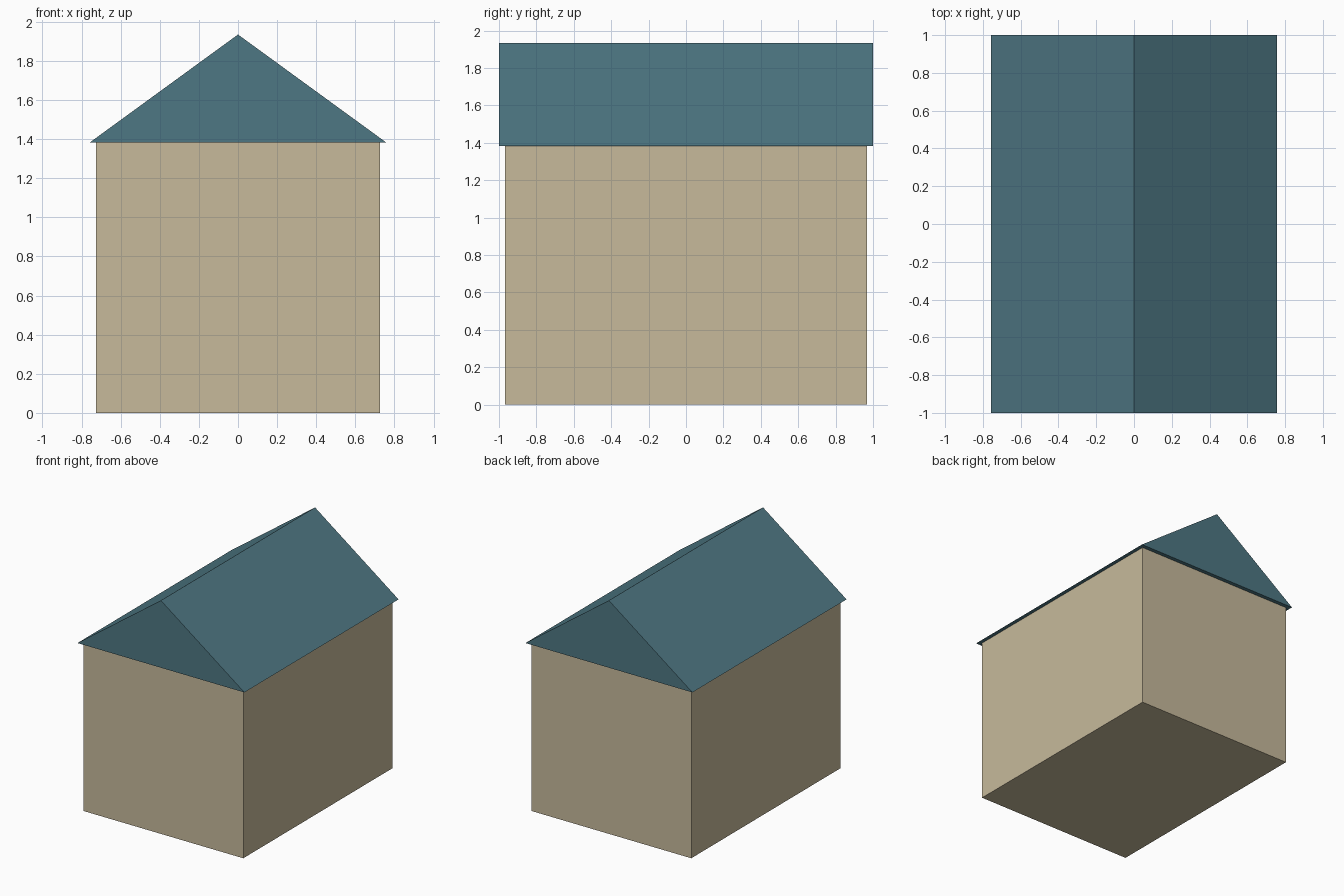
import bpy

if "Cube" in bpy.data.objects:
    bpy.data.objects.remove(bpy.data.objects["Cube"])


def material(name, color):
    mat = bpy.data.materials.new(name)
    mat.diffuse_color = (*color, 1)
    mat.use_nodes = True
    mat.node_tree.nodes["Principled BSDF"].inputs["Base Color"].default_value = mat.diffuse_color
    return mat


def extrude_profile(name, profile, half_depth, mat):
    """Solid made by sweeping an x-z profile from -half_depth to +half_depth in y."""
    n = len(profile)
    verts = [(x, y, z) for y in (-half_depth, half_depth) for x, z in profile]
    sides = [(i, (i + 1) % n, (i + 1) % n + n, i + n) for i in range(n)]
    caps = [tuple(range(n)), tuple(reversed(range(n, 2 * n)))]
    # sides wind outward when the profile runs counter-clockwise seen from -y
    sides = [tuple(reversed(s)) for s in sides]
    mesh = bpy.data.meshes.new(name)
    mesh.from_pydata(verts, [], caps + sides)
    mesh.materials.append(mat)
    mesh.update()
    obj = bpy.data.objects.new(name, mesh)
    bpy.context.collection.objects.link(obj)
    return obj


WALL_X, WALL_Y, EAVE_Z = 0.725, 0.967, 1.383
ROOF_X, ROOF_Y, RIDGE_Z = 0.758, 1.0, 1.935

# House body
extrude_profile("walls",
                [(-WALL_X, 0), (WALL_X, 0), (WALL_X, EAVE_Z), (-WALL_X, EAVE_Z)],
                WALL_Y, material("wall_beige", (0.57, 0.49, 0.33)))

# Gable roof with a small overhang all round
extrude_profile("roof",
                [(-ROOF_X, EAVE_Z), (ROOF_X, EAVE_Z), (0, RIDGE_Z)],
                ROOF_Y, material("roof_teal", (0.076, 0.185, 0.227)))

# Consistent outward normals
import bmesh
for obj in bpy.context.collection.objects:
    bm = bmesh.new()
    bm.from_mesh(obj.data)
    bmesh.ops.recalc_face_normals(bm, faces=bm.faces)
    bm.to_mesh(obj.data)
    bm.free()
